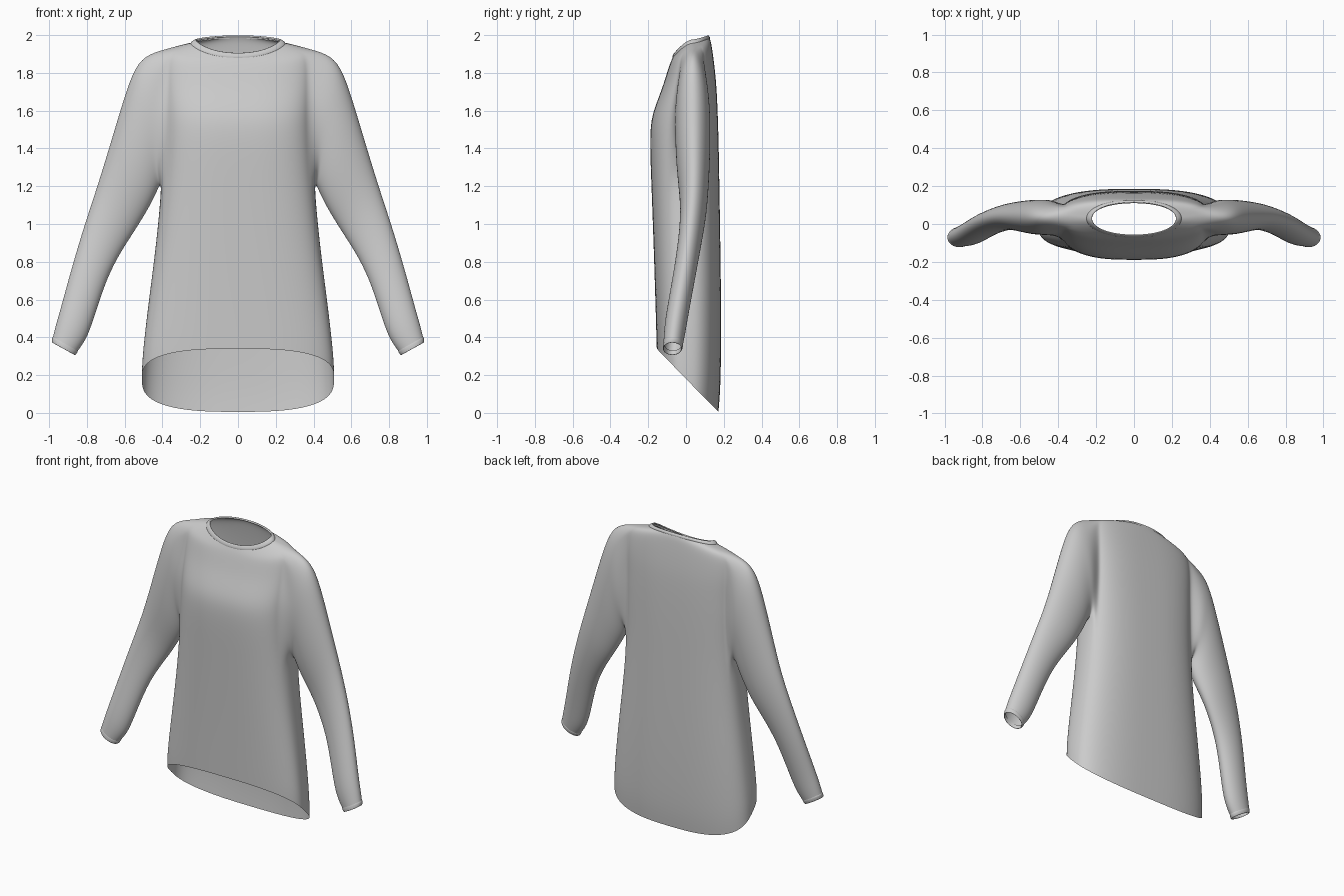
import bpy, bmesh
from math import sin, cos, pi

if "Cube" in bpy.data.objects:
    bpy.data.objects.remove(bpy.data.objects["Cube"])

N = 48      # columns round the torso
K = 3       # half width of the armhole in columns
LOW, HIGH = 4, 10   # torso rows where the armhole starts and ends


def spow(v, p):
    return abs(v) ** p * (1 if v >= 0 else -1)


def ring(w, yf, yb, ys, zf, zs, zb, n):
    """Closed section: half width, front/back/side y, front/side/back z, squareness."""
    pts = []
    for i in range(N):
        a = 2 * pi * i / N
        c, s = spow(cos(a), 2 / n), spow(sin(a), 2 / n)
        f = abs(s) ** (1 if zs < 1 else 1.5)
        y_end, z_end = (yb, zb) if s > 0 else (yf, zf)
        pts.append((w * c, ys + (y_end - ys) * abs(s), zs + (z_end - zs) * f))
    return pts


def add_ring(bm, pts):
    return [bm.verts.new(p) for p in pts]


def bridge(bm, a, b, skip=()):
    n = len(a)
    for i in range(n):
        if i not in skip:
            j = (i + 1) % n
            bm.faces.new((a[i], a[j], b[j], b[i]))


def finish(bm, name, levels=2):
    bmesh.ops.recalc_face_normals(bm, faces=bm.faces)
    me = bpy.data.meshes.new(name)
    bm.to_mesh(me)
    bm.free()
    for p in me.polygons:
        p.use_smooth = True
    ob = bpy.data.objects.new(name, me)
    bpy.context.collection.objects.link(ob)
    m = ob.modifiers.new("smooth", 'SUBSURF')
    m.levels = m.render_levels = levels
    return ob


# Torso sections from hem to neckline
torso = [
    (.51, -.155, .172, 0, .34, .18, .005, 2.8),
    (.508, -.157, .185, 0, .41, .29, .15, 2.8),
    (.475, -.163, .187, 0, .62, .58, .52, 2.8),
    (.432, -.172, .182, 0, .90, .90, .90, 2.8),
    (.405, -.183, .177, .01, 1.20, 1.20, 1.20, 2.8),
    (.398, -.190, .174, .02, 1.38, 1.38, 1.38, 2.8),
    (.395, -.190, .170, .03, 1.53, 1.53, 1.53, 2.8),
    (.395, -.165, .166, .03, 1.62, 1.64, 1.64, 2.8),
    (.398, -.125, .160, .04, 1.72, 1.77, 1.75, 2.7),
    (.398, -.098, .148, .04, 1.81, 1.87, 1.86, 2.6),
    (.385, -.086, .138, .04, 1.845, 1.925, 1.93, 2.5),
    (.32, -.078, .132, .035, 1.865, 1.942, 1.965, 2.3),
    (.25, -.070, .125, .03, 1.882, 1.957, 1.984, 2.1),
]

# Sleeve sections: outer (x, z), inner (x, z), centre y, half depth
sleeve = [
    (.47, 1.905, .412, 1.205, .035, .095),
    (.545, 1.845, .425, 1.18, .035, .093),
    (.61, 1.65, .452, 1.12, .037, .092),
    (.678, 1.42, .492, 1.05, .040, .082),
    (.745, 1.20, .545, .965, .042, .070),
    (.812, 1.00, .615, .86, .025, .063),
    (.878, .78, .695, .715, -.005, .060),
    (.94, .55, .768, .48, -.048, .060),
    (.965, .465, .805, .385, -.060, .057),
    (.981, .40, .85, .325, -.068, .052),
]


def sleeve_ring(sec, side, count):
    xo, zo, xi, zi, yc, d = sec
    pts = []
    for i in range(count):
        a = 2 * pi * i / count
        t = (1 + cos(a)) / 2
        pts.append((side * (xi + (xo - xi) * t), yc - d * sin(a), zi + (zo - zi) * t))
    return pts


# Torso with open armholes, and sleeves growing out of them
bm = bmesh.new()
rows = [add_ring(bm, ring(*r)) for r in torso]
hole = {i % N for i in range(-K, K)} | {N // 2 + i for i in range(-K, K)}
for r in range(len(rows) - 1):
    bridge(bm, rows[r], rows[r + 1], hole if LOW <= r < HIGH else ())

for side in (1, -1):
    def col(i):
        return i % N if side > 0 else (N // 2 - i) % N
    loop = [rows[HIGH][col(-i)] for i in range(K + 1)]
    loop += [rows[r][col(-K)] for r in range(HIGH - 1, LOW - 1, -1)]
    loop += [rows[LOW][col(i)] for i in range(-K + 1, K + 1)]
    loop += [rows[r][col(K)] for r in range(LOW + 1, HIGH + 1)]
    loop += [rows[HIGH][col(i)] for i in range(K - 1, 0, -1)]
    prev = loop
    for sec in sleeve:
        cur = add_ring(bm, sleeve_ring(sec, side, len(loop)))
        bridge(bm, prev, cur)
        prev = cur
# remove the unused vertices inside the armholes
bmesh.ops.delete(bm, geom=[v for v in bm.verts if not v.link_faces], context='VERTS')
finish(bm, "shirt")

# Collar band, slightly raised and rolled over at the inner edge
collar = [
    (.252, -.071, .126, .03, 1.878, 1.955, 1.982, 2.1),
    (.25, -.073, .128, .03, 1.886, 1.963, 1.988, 2.1),
    (.232, -.066, .121, .03, 1.902, 1.976, 1.998, 2.1),
    (.222, -.060, .114, .03, 1.908, 1.978, 2.0, 2.1),
    (.222, -.056, .110, .03, 1.900, 1.968, 1.990, 2.1),
]
bm = bmesh.new()
rows = [add_ring(bm, ring(*r)) for r in collar]
for a, b in zip(rows, rows[1:]):
    bridge(bm, a, b)
finish(bm, "collar", 1)

# Cuff bands at the sleeve ends
cuff = [
    (.981, .402, .848, .328, -.068, .052),
    (.985, .398, .848, .322, -.068, .054),
    (.987, .372, .862, .303, -.072, .052),
    (.980, .370, .868, .308, -.072, .046),
    (.975, .395, .856, .330, -.068, .046),
]
for side, name in ((1, "cuff_left"), (-1, "cuff_right")):
    bm = bmesh.new()
    rows = [add_ring(bm, sleeve_ring(s, side, 22)) for s in cuff]
    for a, b in zip(rows, rows[1:]):
        bridge(bm, a, b)
    finish(bm, name)
